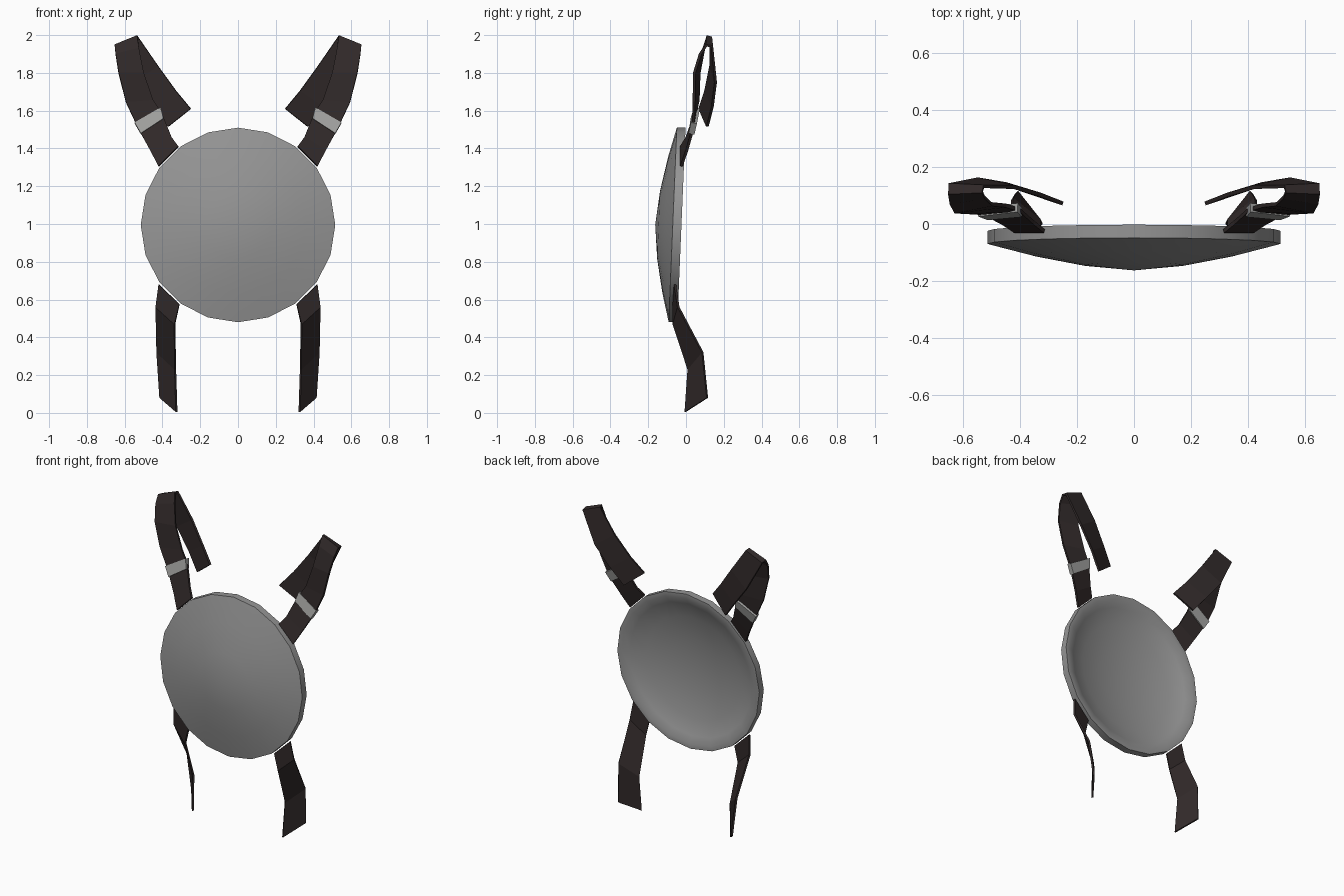
import bpy, bmesh, math
from mathutils import Vector

if "Cube" in bpy.data.objects:
    bpy.data.objects.remove(bpy.data.objects["Cube"])


def material(name, rgb):
    m = bpy.data.materials.new(name)
    m.diffuse_color = (*rgb, 1)
    m.use_nodes = True
    m.node_tree.nodes["Principled BSDF"].inputs["Base Color"].default_value = m.diffuse_color
    return m


GREY = material("grey metal", (0.30, 0.30, 0.30))
LIGHT = material("light buckle grey", (0.36, 0.36, 0.35))
DARK = material("dark brown leather", (0.030, 0.022, 0.022))


def add_object(name, bm, mat):
    bmesh.ops.recalc_face_normals(bm, faces=bm.faces[:])
    me = bpy.data.meshes.new(name)
    bm.to_mesh(me)
    bm.free()
    me.materials.append(mat)
    ob = bpy.data.objects.new(name, me)
    bpy.context.collection.objects.link(ob)
    return ob


def lathe_disc(name, profile, sides, centre_z, tilt, mat):
    """Spin (radius, y) points around the y axis, leaning the top backwards."""
    bm = bmesh.new()
    rings = []
    for r, y in profile:
        n = sides if r > 0 else 1
        ring = []
        for i in range(n):
            a = 2 * math.pi * i / sides
            x, z = r * math.sin(a), r * math.cos(a)
            ring.append(bm.verts.new((x, y + tilt * z, centre_z + z)))
        rings.append(ring)
    for a, b in zip(rings, rings[1:]):
        for i in range(sides):
            j = (i + 1) % sides
            if len(a) == 1:
                bm.faces.new((a[0], b[i], b[j]))
            elif len(b) == 1:
                bm.faces.new((a[i], a[j], b[0]))
            else:
                bm.faces.new((a[i], a[j], b[j], b[i]))
    ob = add_object(name, bm, mat)
    ob.data.shade_smooth()
    ob.data.set_sharp_from_angle(angle=math.radians(30))
    return ob


def ribbon(name, rows, thickness, mat):
    """Band through pairs of (inner edge, outer edge), mirrored in x."""
    bm = bmesh.new()
    pairs = [[bm.verts.new(Vector(p)) for p in row] for row in rows]
    for (a, b), (c, d) in zip(pairs, pairs[1:]):
        bm.faces.new((a, b, d, c))
    ob = add_object(name, bm, mat)
    solid = ob.modifiers.new("thickness", 'SOLIDIFY')
    solid.thickness = thickness
    solid.offset = 0
    ob.modifiers.new("other side", 'MIRROR').use_mirror_merge = False
    return ob


# Domed plate with a hollow back
lathe_disc("chest_plate", [
    (0, -0.163), (0.18, -0.145), (0.36, -0.110), (0.515, -0.070),
    (0.515, -0.024), (0.485, -0.024), (0.44, -0.048), (0.34, -0.080),
    (0.18, -0.108), (0, -0.118)], 20, 0.995, 0.042, GREY)

# Shoulder straps: up from the rim, over the top and down behind
ribbon("shoulder_strap", [
    ((0.315, -0.025, 1.41), (0.42, -0.025, 1.305)),
    ((0.352, 0.005, 1.46), (0.465, 0.005, 1.39)),
    ((0.402, 0.050, 1.585), (0.529, 0.038, 1.507)),
    ((0.450, 0.065, 1.656), (0.593, 0.042, 1.645)),
    ((0.500, 0.070, 1.80), (0.632, 0.044, 1.80)),
    ((0.525, 0.095, 1.93), (0.648, 0.075, 1.90)),
    ((0.533, 0.112, 1.993), (0.652, 0.108, 1.945)),
    ((0.528, 0.132, 1.988), (0.650, 0.138, 1.940)),
    ((0.423, 0.130, 1.836), (0.550, 0.157, 1.750)),
    ((0.328, 0.103, 1.704), (0.450, 0.140, 1.620)),
    ((0.250, 0.072, 1.610), (0.370, 0.113, 1.515))], 0.014, DARK)

# Strap buckles
ribbon("strap_buckle", [
    ((0.394, 0.040, 1.556), (0.514, 0.029, 1.477)),
    ((0.409, 0.058, 1.614), (0.547, 0.042, 1.534))], 0.032, LIGHT)

# Waist straps hanging from the lower rim
ribbon("waist_strap", [
    ((0.31, -0.065, 0.575), (0.42, -0.058, 0.68)),
    ((0.335, -0.066, 0.47), (0.435, -0.040, 0.56)),
    ((0.332, 0.012, 0.23), (0.428, 0.088, 0.32)),
    ((0.325, -0.004, 0.005), (0.412, 0.113, 0.08))], 0.012, DARK)
